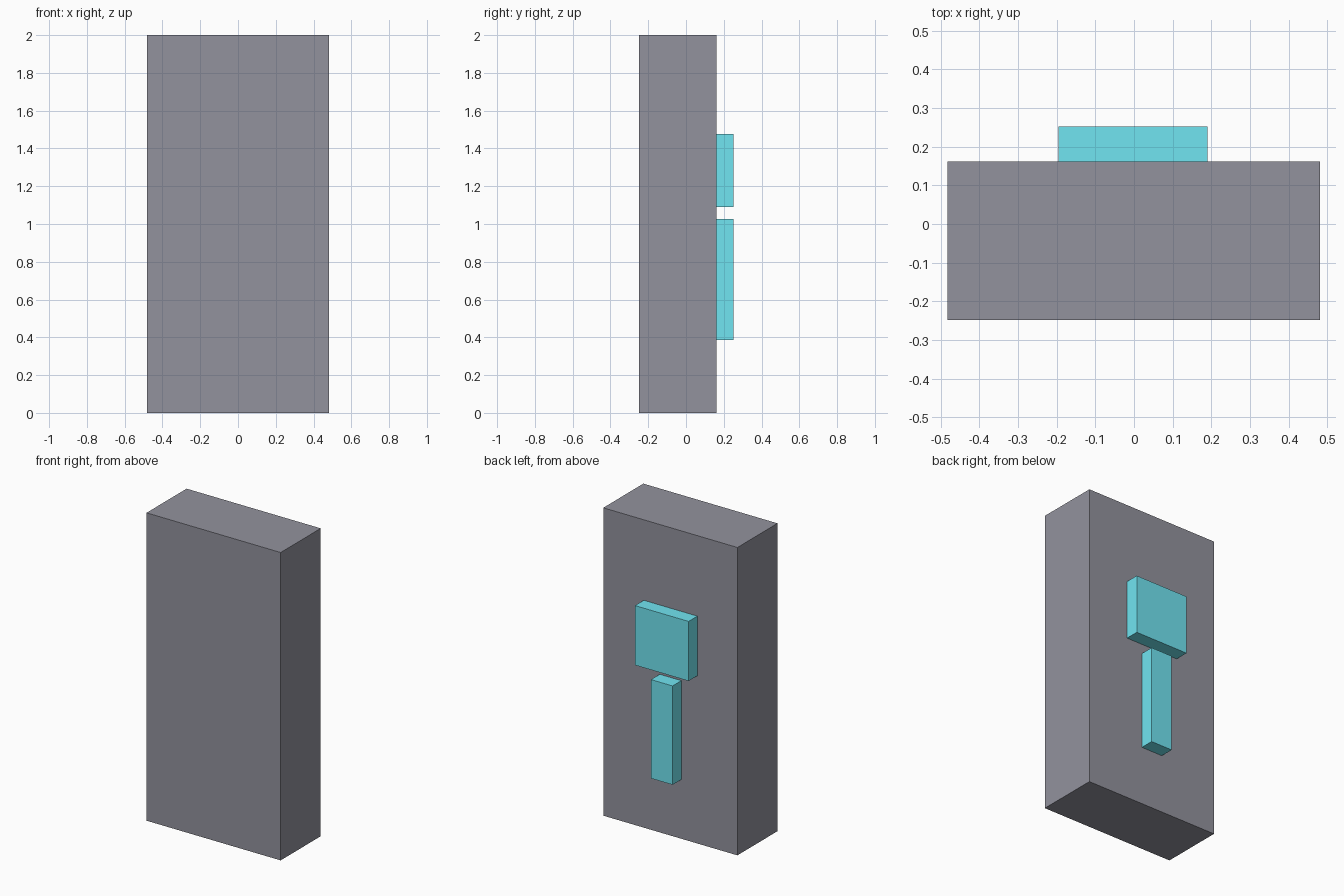
import bpy
import bmesh
from mathutils import Vector

if "Cube" in bpy.data.objects:
    bpy.data.objects.remove(bpy.data.objects["Cube"])


def paint(name, rgb):
    mat = bpy.data.materials.new(name)
    mat.diffuse_color = (*rgb, 1)
    mat.use_nodes = True
    mat.node_tree.nodes["Principled BSDF"].inputs["Base Color"].default_value = mat.diffuse_color
    return mat


def box(name, lo, hi, material):
    """Flat-faced box spanning two opposite corners."""
    lo, hi = Vector(lo), Vector(hi)
    bm = bmesh.new()
    bmesh.ops.create_cube(bm, size=1)
    bmesh.ops.scale(bm, vec=hi - lo, verts=bm.verts)
    mesh = bpy.data.meshes.new(name)
    bm.to_mesh(mesh)
    bm.free()
    mesh.materials.append(material)
    obj = bpy.data.objects.new(name, mesh)
    obj.location = (lo + hi) / 2
    bpy.context.collection.objects.link(obj)
    return obj


slate = paint("slate", (0.29, 0.29, 0.34))
cyan = paint("cyan", (0.165, 0.78, 0.88))

BACK = 0.162   # rear face of the slab
OUTER = 0.252  # rear face of the raised blocks

# Main upright slab
box("slab", (-0.483, -0.249, 0), (0.481, BACK, 2), slate)

# Raised blocks on the back
box("upper_block", (-0.195, BACK, 1.09), (0.19, OUTER, 1.477), cyan)
box("lower_bar", (-0.08, BACK, 0.385), (0.075, OUTER, 1.027), cyan)
